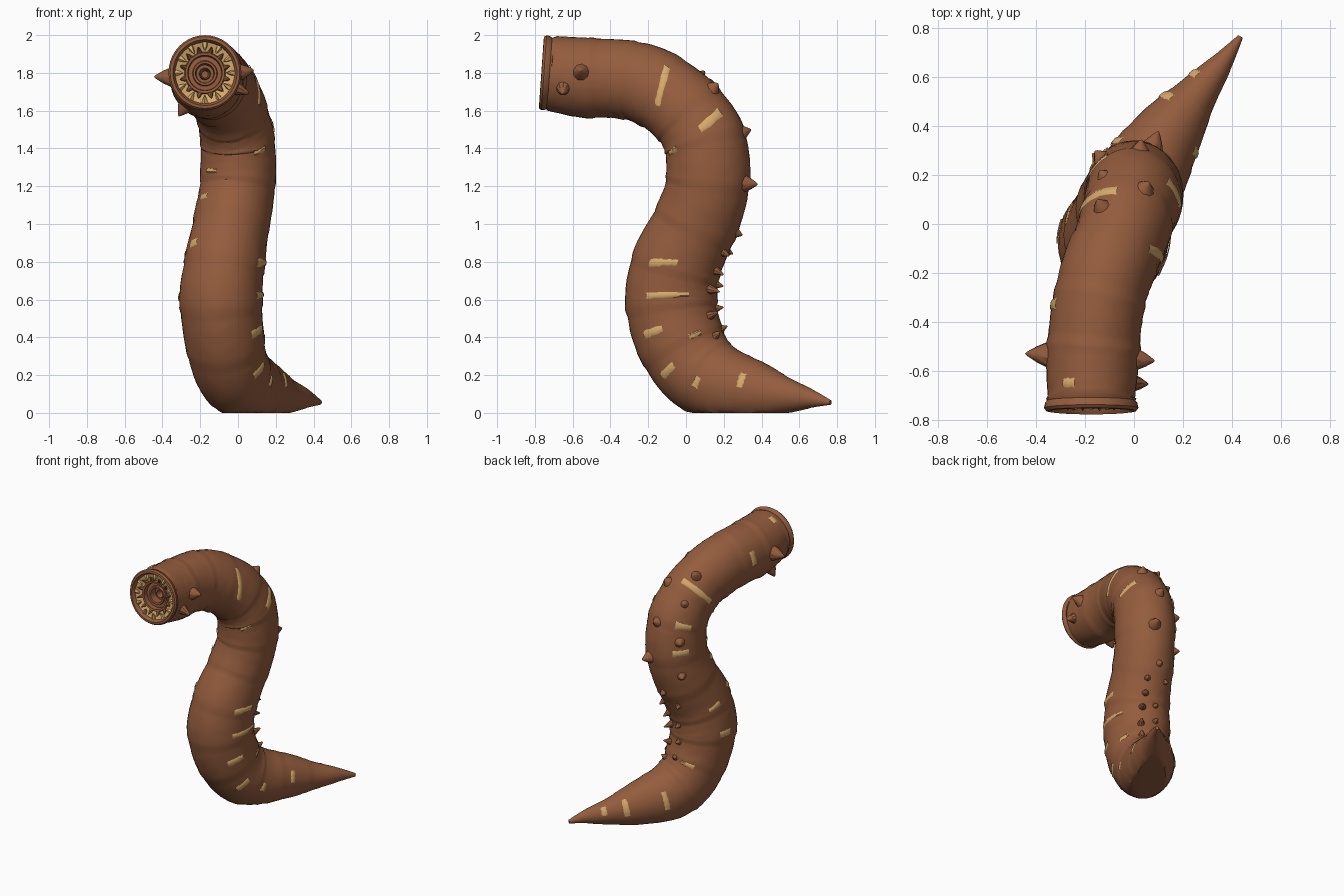
import bpy, math, random
from mathutils import Vector

random.seed(4)
if "Cube" in bpy.data.objects:
    bpy.data.objects.remove(bpy.data.objects["Cube"])


def material(name, rgb):
    m = bpy.data.materials.new(name)
    m.use_nodes = True
    m.diffuse_color = (*rgb, 1)
    m.node_tree.nodes["Principled BSDF"].inputs["Base Color"].default_value = (*rgb, 1)
    return m


BROWN = material("earth brown", (0.295, 0.108, 0.047))
SAND = material("pale sand", (0.67, 0.40, 0.15))


def build(name, verts, faces, mats):
    me = bpy.data.meshes.new(name)
    me.from_pydata(verts, [], faces)
    for m in mats:
        me.materials.append(m)
    ob = bpy.data.objects.new(name, me)
    bpy.context.collection.objects.link(ob)
    bpy.ops.object.select_all(action='DESELECT')
    ob.select_set(True)
    bpy.context.view_layer.objects.active = ob
    bpy.ops.object.shade_smooth_by_angle(angle=math.radians(35))
    return ob


# Centre line from tail tip to mouth: x, y, z, radius
PATH = [Vector(p) for p in [
    (.435, .765, .055, .012), (.36, .66, .075, .05), (.25, .52, .092, .1),
    (.135, .36, .118, .162), (.03, .185, .155, .203), (-.04, .045, .25, .222),
    (-.075, -.045, .42, .235), (-.09, -.078, .61, .243), (-.07, -.045, .8, .236),
    (-.035, .05, 1.0, .225), (-.003, .113, 1.2, .222), (0, .108, 1.4, .22),
    (-.02, .05, 1.535, .213), (-.055, -.06, 1.65, .208), (-.115, -.21, 1.738, .21),
    (-.15, -.36, 1.768, .208), (-.168, -.54, 1.775, .212), (-.175, -.71, 1.798, .198)]]
STEPS, SIDES, SQUASH = 8, 40, .9


def spline(i, t):
    a, b, c, d = (PATH[min(max(i + k, 0), len(PATH) - 1)] for k in (-1, 0, 1, 2))
    return .5 * (2 * b + (c - a) * t + (2 * a - 5 * b + 4 * c - d) * t * t
                 + (3 * b - a - 3 * c + d) * t ** 3)


samples = [spline(i, k / STEPS) for i in range(len(PATH) - 1) for k in range(STEPS)] + [PATH[-1]]
last = len(samples) - 1
rings = []
for i, s in enumerate(samples):
    t = (samples[min(i + 1, last)] - samples[max(i - 1, 0)]).to_3d().normalized()
    side = (Vector((1, 0, 0)) - t * t.x).normalized()
    # Shallow overlapping skin folds
    fold = 1 + .03 * (.5 - (i % 9) / 9) if i < last - 8 else 1
    rings.append((s.to_3d(), t, side * SQUASH, t.cross(side), s.w * fold))


def ring_point(ring, a, r):
    c, t, side, n, _ = ring
    p = c + (side * math.cos(a) + n * math.sin(a)) * r
    p.z = max(p.z, 0)
    return p


def surface(f, a, off):
    f = min(max(f, 0), last - .001)
    i = int(f)
    p, q = (ring_point(r, a, r[4] + off) for r in rings[i:i + 2])
    return p.lerp(q, f - i)


# Body skin, closed at the tail and carried over the lip into the throat
verts = [ring_point(r, math.tau * k / SIDES, r[4] * (1 + random.uniform(-.006, .006)))
         for r in rings for k in range(SIDES)]
c = rings[-1][0]
t = Vector((0, -1, .07)).normalized()
side = Vector((.97, 0, 0))
n = t.cross(side).normalized()
MOUTH = [(.004, .19), (.012, .187), (.02, .194), (.042, .199), (.054, .19), (.056, .175),
         (.042, .166), (.028, .162), (.012, .112), (.026, .107), (.024, .094), (-.01, .09),
         (-.008, .068), (.004, .064), (.002, .052), (-.05, .047), (-.05, .032),
         (-.035, .028), (-.09, .018)]
for d, rad in MOUTH:
    verts += [ring_point((c + t * d, t, side, n, 0), math.tau * k / SIDES, rad) for k in range(SIDES)]
total = len(verts) // SIDES
faces = [(i * SIDES + k, i * SIDES + (k + 1) % SIDES,
          (i + 1) * SIDES + (k + 1) % SIDES, (i + 1) * SIDES + k)
         for i in range(total - 1) for k in range(SIDES)]
faces += [tuple(reversed(range(SIDES))), tuple(range((total - 1) * SIDES, total * SIDES))]
body = build("worm_body", verts, faces, [BROWN, SAND])
# Pale gum band inside the lip
gum = last + 8
for p in body.data.polygons:
    if p.index // SIDES == gum:
        p.material_index = 1


def cone(name, base, tip, radius, mat, sides=9):
    axis = (tip - base).normalized()
    u = axis.orthogonal().normalized()
    v = axis.cross(u)
    pts = []
    for frac, size in ((0, 1), (.55, .55), (.93, .14)):
        pts += [base.lerp(tip, frac) + (u * math.cos(math.tau * k / sides)
                + v * math.sin(math.tau * k / sides)) * radius * size for k in range(sides)]
    pts.append(tip)
    fs = [(j * sides + k, j * sides + (k + 1) % sides, (j + 1) * sides + (k + 1) % sides,
           (j + 1) * sides + k) for j in range(2) for k in range(sides)]
    fs += [(2 * sides + k, 2 * sides + (k + 1) % sides, 3 * sides) for k in range(sides)]
    return build(name, pts, fs, [mat])


# Brown teeth leaning out over the gum band, pale teeth between them
TEETH = 12
for k in range(TEETH):
    a = math.tau * (k + .5) / TEETH
    b = a + math.pi / TEETH
    out = side * math.cos(a) + n * math.sin(a)
    gap = side * math.cos(b) + n * math.sin(b)
    cone("tooth", c + t * .012 + out * .113, c + t * .045 + out * .142, .016, BROWN, 6)
    cone("pale_tooth", c + t * .022 + gap * .157, c + t * .042 + gap * .116, .018, SAND, 5)


# Thorns, given by tip position and base radius
def thorn(x, y, z, size):
    tip = Vector((x, y, z))
    ring = min(rings, key=lambda g: (g[0] - tip).length)
    out = (tip - ring[0]).normalized()
    cone("thorn", ring[0] + out * (ring[4] - .04), tip, size, BROWN)


for spot in [(-.445, -.53, 1.78, .06), (.085, -.56, 1.815, .052), (.06, -.655, 1.69, .045),
             (-.315, -.6, 1.57, .055), (-.15, .1, 1.81, .055), (.06, .17, 1.745, .06),
             (.03, .345, 1.5, .06), (.1, .38, 1.21, .06), (-.16, .3, 1.36, .055),
             (-.14, .22, 1.63, .05), (-.17, .29, 1.1, .045), (0, .3, .94, .045)]:
    thorn(*spot)
# Small thorns down the lower back
for x, y, z in [(.06, .23, .83), (.05, .2, .73), (.06, .18, .64), (-.05, .2, .67),
                (.07, .17, .535), (.08, .18, .43), (-.05, .2, .56), (-.04, .22, .46),
                (-.1, .25, .84)]:
    thorn(x, y, z, .036)


# Pale scars wrapped across the skin; way is +1 for the left flank, -1 for the right
def scar(y, z, way, length, lean=0, width=.019):
    def reach(ring):
        d = Vector((0, y, z)) - Vector((0, ring[0].y, ring[0].z))
        return abs(d.dot(ring[1])) + .15 * d.length

    i = min(range(last), key=lambda j: reach(rings[j]))
    ctr, _, _, up, rad = rings[i]
    s = ((y - ctr.y) * up.y + (z - ctr.z) * up.z) / rad
    mid = math.asin(max(-.98, min(.98, s)))
    mid = mid if way > 0 else math.pi - mid
    step = (rings[i + 1][0] - ctr).length
    cols, pts = 10, []
    for k in range(cols + 1):
        along = (k / cols - .5) * length
        half = width / step * random.uniform(.75, 1.1)
        pts += [surface(i + along * lean / step + half * w, mid + along / rad, h)
                for w, h in ((-1, .002), (-.5, .007), (.5, .007), (1, .002))]
    fs = [(4 * k + j, 4 * k + 4 + j, 4 * k + 5 + j, 4 * k + 1 + j) for k in range(cols) for j in range(3)]
    build("scar", pts, fs, [SAND])


for y, z, length, lean in [(-.075, 1.7, .21, .35), (.14, 1.53, .15, .2), (-.065, 1.375, .08, .2),
                           (-.11, .83, .15, .35), (-.1, .625, .23, .1), (-.17, .41, .12, 0),
                           (-.07, .185, .11, 0), (.12, .13, .06, 0), (.37, .16, .08, 0),
                           (.06, .385, .07, 0)]:
    scar(y, z, 1, length, lean)
for y, z, length in [(-.655, 1.965, .06), (-.36, 1.82, .1), (.08, 1.72, .28), (.24, 1.49, .12),
                     (.27, 1.27, .12), (-.04, 1.27, .08), (-.05, 1.12, .07), (-.17, .88, .07),
                     (.03, .8, .1), (-.03, .6, .1), (.18, .42, .1), (.27, .2, .13),
                     (.47, .16, .12), (.58, .13, .06)]:
    scar(y, z, -1, length)
